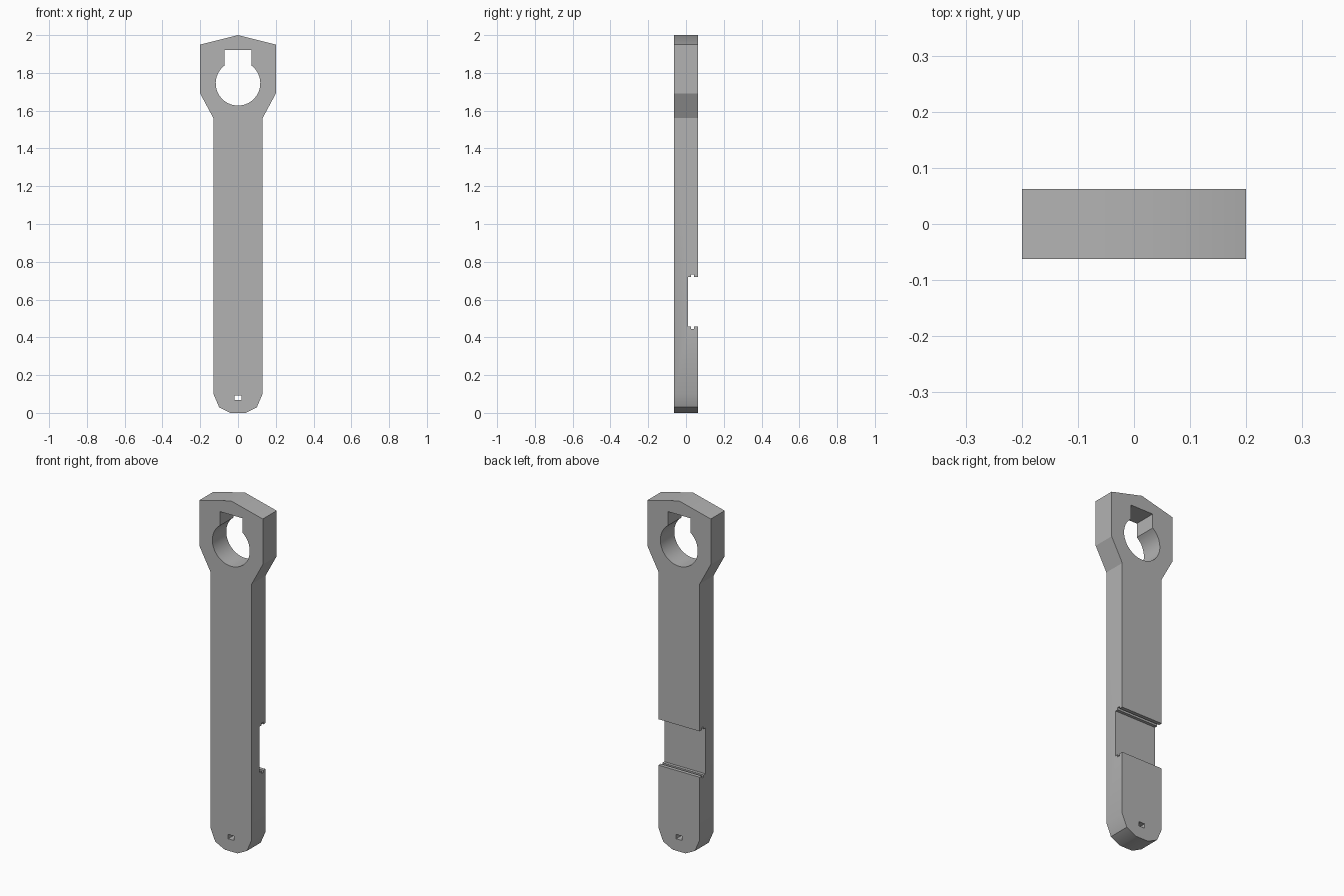
import bpy, bmesh, math
from mathutils import Vector

if "Cube" in bpy.data.objects:
    bpy.data.objects.remove(bpy.data.objects["Cube"], do_unlink=True)

HALF = 0.0625  # half thickness of the bar

steel = bpy.data.materials.new("grey steel")
steel.use_nodes = True
steel.diffuse_color = (0.45, 0.45, 0.45, 1)
steel.node_tree.nodes["Principled BSDF"].inputs["Base Color"].default_value = (0.45, 0.45, 0.45, 1)


def prism(name, points, sweep):
    """Extrude a closed 3D polygon along the sweep vector."""
    bm = bmesh.new()
    face = bm.faces.new([bm.verts.new(p) for p in points])
    top = bmesh.ops.extrude_face_region(bm, geom=[face])["geom"]
    bmesh.ops.translate(bm, vec=Vector(sweep), verts=[v for v in top if isinstance(v, bmesh.types.BMVert)])
    bmesh.ops.recalc_face_normals(bm, faces=bm.faces)
    mesh = bpy.data.meshes.new(name)
    bm.to_mesh(mesh)
    bm.free()
    obj = bpy.data.objects.new(name, mesh)
    bpy.context.collection.objects.link(obj)
    mesh.materials.append(steel)
    return obj


def upright(name, outline, depth):
    """Prism of an x-z outline, centred on y = 0."""
    return prism(name, [(x, -depth, z) for x, z in outline], (0, 2 * depth, 0))


# Bar with a peaked, wider head and a faceted foot
side = [(0.2, 1.95), (0.2, 1.69), (0.13, 1.56), (0.13, 0.10), (0.10, 0.03), (0.04, 0.0)]
bar = upright("lever_bar", [(0, 2)] + side + [(-x, z) for x, z in reversed(side)], HALF)

# Keyhole opening: round bore joined to a square slot above it
RADIUS, CENTRE, SLOT = 0.118, 1.745, 0.071
start = math.acos(SLOT / RADIUS)
sweep = math.pi + 2 * start
STEPS = 40
arc = [start - sweep * i / STEPS for i in range(STEPS + 1)]
keyhole = [(RADIUS * math.cos(a), CENTRE + RADIUS * math.sin(a)) for a in arc]
keyhole += [(-SLOT, 1.92), (SLOT, 1.92)]
cutters = [upright("keyhole_cutter", keyhole, 0.2)]

# Small rectangular pin hole in the foot
cutters.append(upright("pin_hole_cutter", [(-0.018, 0.068), (0.018, 0.068), (0.018, 0.093), (-0.018, 0.093)], 0.2))

# Back notch with a fine groove in its upper and lower walls
MID, WALL, GROOVE = 0.589, 0.131, 0.144
half = [(0.01, WALL), (0.027, WALL), (0.027, GROOVE), (0.042, GROOVE), (0.042, WALL), (0.1, WALL)]
notch = half + [(y, -h) for y, h in reversed(half)]
cutters.append(prism("notch_cutter", [(-0.3, y, MID + h) for y, h in notch], (0.6, 0, 0)))

# Apply the cuts
bpy.ops.object.select_all(action="DESELECT")
bpy.context.view_layer.objects.active = bar
bar.select_set(True)
for cutter in cutters:
    cutter.hide_render = True
    mod = bar.modifiers.new(cutter.name, "BOOLEAN")
    mod.object = cutter
    mod.solver = "EXACT"
    bpy.ops.object.modifier_apply(modifier=mod.name)
    bpy.data.objects.remove(cutter, do_unlink=True)

bpy.ops.object.shade_smooth_by_angle(angle=math.radians(28.2))
